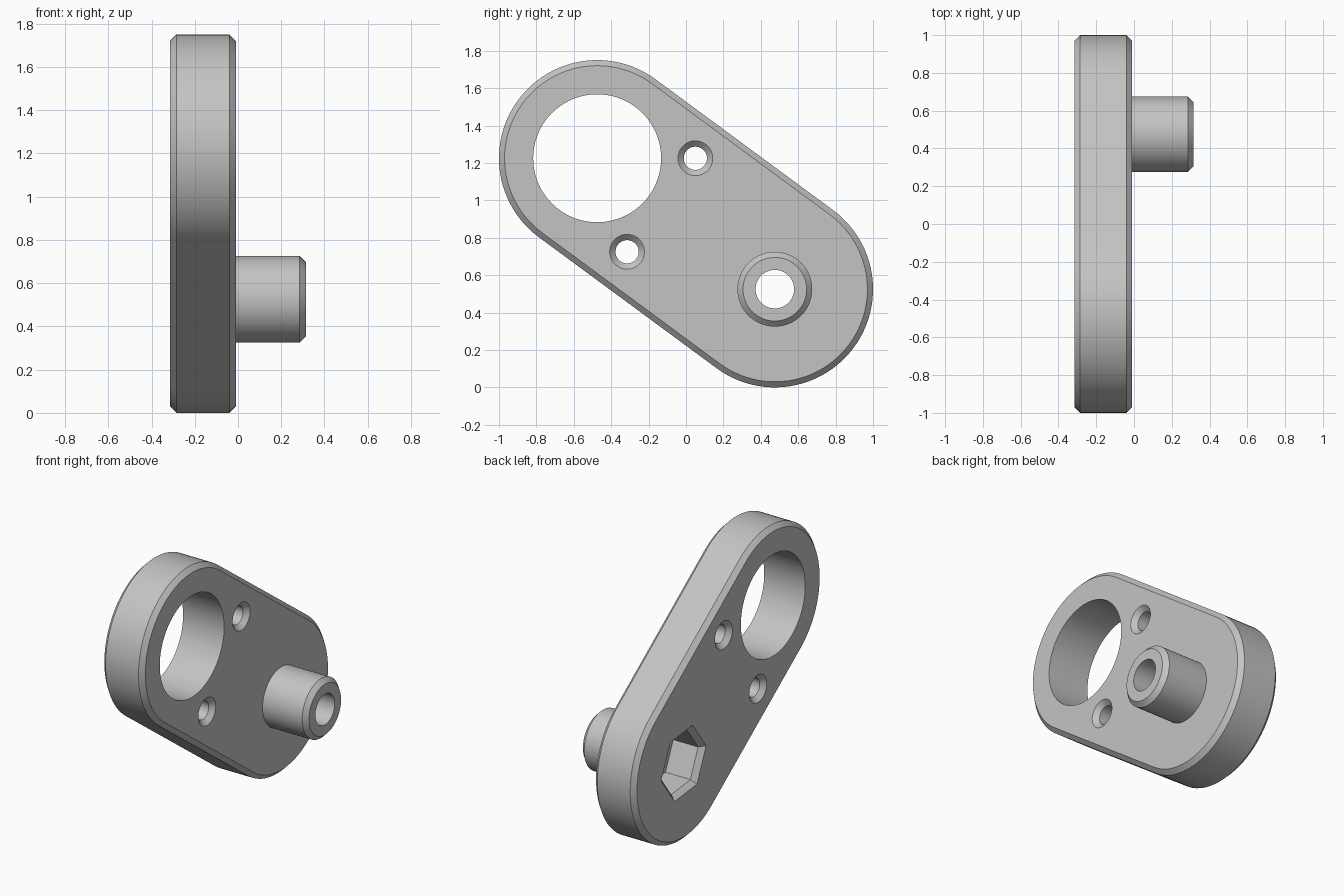
import bpy, bmesh
from math import pi, sin, cos, atan2

if "Cube" in bpy.data.objects:
    bpy.data.objects.remove(bpy.data.objects["Cube"])

# Main dimensions, in the (y, z) plane with thickness along x
TOP, LOW = (-0.475, 1.225), (0.475, 0.525)
AXIS = atan2(LOW[1] - TOP[1], LOW[0] - TOP[0])
BACK, FACE, END = -0.315, -0.01, 0.315
CH = 0.03

grey = bpy.data.materials.new("light grey")
grey.use_nodes = True
grey.diffuse_color = (0.55, 0.55, 0.55, 1)
grey.node_tree.nodes["Principled BSDF"].inputs["Base Color"].default_value = (0.55, 0.55, 0.55, 1)


def arc(centre, r, start, sweep, n):
    return [(centre[0] + r * cos(start + sweep * i / n),
             centre[1] + r * sin(start + sweep * i / n)) for i in range(n)]


def circle(centre, r, n=64, start=0.0):
    return arc(centre, r, start, 2 * pi, n)


def capsule(r, n=48):
    low = arc(LOW, r, AXIS - pi / 2, pi * (n + 1) / n, n + 1)
    top = arc(TOP, r, AXIS + pi / 2, pi * (n + 1) / n, n + 1)
    return low + top


def loft(name, sections):
    """Closed solid through outlines placed at successive x positions."""
    bm = bmesh.new()
    rings = [[bm.verts.new((x, y, z)) for y, z in pts] for x, pts in sections]
    for a, b in zip(rings, rings[1:]):
        for i in range(len(a)):
            j = (i + 1) % len(a)
            bm.faces.new((a[i], a[j], b[j], b[i]))
    bm.faces.new(rings[0])
    bm.faces.new(rings[-1])
    bmesh.ops.recalc_face_normals(bm, faces=bm.faces)
    mesh = bpy.data.meshes.new(name)
    bm.to_mesh(mesh)
    bm.free()
    mesh.materials.append(grey)
    obj = bpy.data.objects.new(name, mesh)
    bpy.context.collection.objects.link(obj)
    return obj


def activate(obj):
    bpy.ops.object.select_all(action='DESELECT')
    obj.select_set(True)
    bpy.context.view_layer.objects.active = obj


def cut(obj, cutter):
    mod = obj.modifiers.new("cut", 'BOOLEAN')
    mod.operation = 'DIFFERENCE'
    mod.solver = 'EXACT'
    mod.object = cutter
    activate(obj)
    bpy.ops.object.modifier_apply(modifier=mod.name)


# Chamfered link plate and the round boss standing on it
plate = loft("link_plate", [(BACK, capsule(0.525 - CH)), (BACK + CH, capsule(0.525)),
                            (FACE - CH, capsule(0.525)), (FACE, capsule(0.525 - CH))])
boss = loft("boss", [(FACE - 0.04, circle(LOW, 0.2)), (END - CH, circle(LOW, 0.2)),
                     (END, circle(LOW, 0.2 - CH))])

# Large opening and through bore
opening = loft("opening_cutter", [(-0.5, circle(TOP, 0.342, 96)), (0.2, circle(TOP, 0.342, 96))])
bore = loft("bore_cutter", [(-0.5, circle(LOW, 0.103)), (0.5, circle(LOW, 0.103))])

# Hexagonal nut pocket with a chamfered mouth
hexagon = lambda r: circle(LOW, r, 6, AXIS + pi / 6)
pocket = loft("pocket_cutter", [(BACK - 0.03, hexagon(0.27)), (BACK + 0.035, hexagon(0.205)),
                                (BACK + 0.22, hexagon(0.205))])

# Screw holes countersunk on both faces
screws = []
for centre in ((0.05, 1.225), (-0.315, 0.725)):
    screws.append(loft("screw_cutter", [
        (BACK - 0.02, circle(centre, 0.113)), (BACK + 0.031, circle(centre, 0.062)),
        (FACE - 0.031, circle(centre, 0.062)), (FACE + 0.02, circle(centre, 0.113))]))

for cutter in [opening, bore, pocket] + screws:
    cut(plate, cutter)
cut(boss, bore)

for cutter in [opening, bore, pocket] + screws:
    bpy.data.objects.remove(cutter)

for obj in (plate, boss):
    activate(obj)
    bpy.ops.object.shade_smooth_by_angle(angle=pi / 6)
